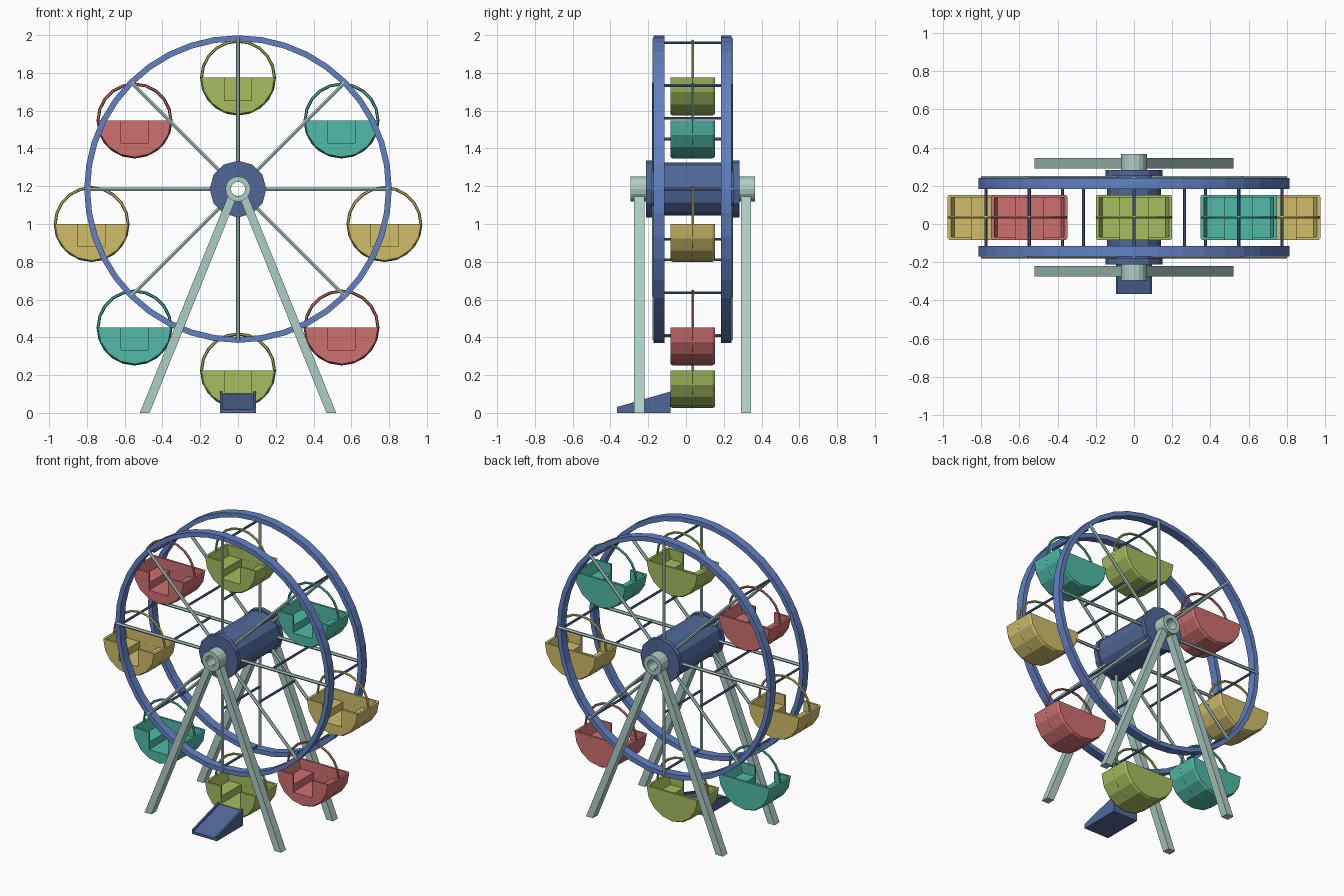
import bpy, bmesh, math
from mathutils import Vector

if "Cube" in bpy.data.objects:
    bpy.data.objects.remove(bpy.data.objects["Cube"])

CY, CZ = 0.035, 1.185          # wheel centre
PIVOT_R, CAR_DROP = 0.775, 0.185


def lin(c):
    c /= 255
    return c / 12.92 if c <= 0.04045 else ((c + 0.055) / 1.055) ** 2.4


def material(name, r, g, b):
    m = bpy.data.materials.new(name)
    m.diffuse_color = (lin(r), lin(g), lin(b), 1)
    m.use_nodes = True
    m.node_tree.nodes["Principled BSDF"].inputs["Base Color"].default_value = m.diffuse_color
    return m


PALE = material("pale_grey_green", 174, 207, 198)
RIM = material("rim_blue", 98, 129, 196)
HUB = material("hub_blue", 80, 104, 152)
GREEN = material("lime_green", 166, 189, 94)
TEAL = material("teal", 80, 186, 167)
YELLOW = material("sand_yellow", 208, 189, 106)
RED = material("soft_red", 206, 112, 112)


def finish(name, bm, mat=None):
    bmesh.ops.recalc_face_normals(bm, faces=bm.faces)
    me = bpy.data.meshes.new(name)
    bm.to_mesh(me)
    bm.free()
    ob = bpy.data.objects.new(name, me)
    bpy.context.collection.objects.link(ob)
    if mat:
        me.materials.append(mat)
    return ob


def loft(name, sections, mat=None):
    """Skin a list of equal-length closed sections and cap both ends."""
    bm = bmesh.new()
    rows = [[bm.verts.new(p) for p in s] for s in sections]
    n = len(rows[0])
    for a, b in zip(rows, rows[1:]):
        for i in range(n):
            bm.faces.new((a[i], a[(i + 1) % n], b[(i + 1) % n], b[i]))
    bm.faces.new(rows[0])
    bm.faces.new(rows[-1])
    return finish(name, bm, mat)


def prism(name, pts, y0, y1, mat=None):
    return loft(name, [[(x, y, z) for x, z in pts] for y in (y0, y1)], mat)


def ring(name, profile, n, mat, cx=0.0, cy=CY, cz=CZ, turn=0.0):
    """Revolve a closed (radius, y) profile about the y axis."""
    bm = bmesh.new()
    rows = []
    for i in range(n):
        a = 2 * math.pi * (i + turn) / n
        rows.append([bm.verts.new((cx + r * math.cos(a), cy + y, cz + r * math.sin(a)))
                     for r, y in profile])
    m = len(profile)
    for i in range(n):
        a, b = rows[i], rows[(i + 1) % n]
        for j in range(m):
            bm.faces.new((a[j], a[(j + 1) % m], b[(j + 1) % m], b[j]))
    return finish(name, bm, mat)


def rod(name, p, q, r, mat, n=6):
    p, q = Vector(p), Vector(q)
    rot = (q - p).to_track_quat('Z', 'Y')
    circle = [rot @ Vector((r * math.cos(2 * math.pi * i / n),
                            r * math.sin(2 * math.pi * i / n), 0)) for i in range(n)]
    return loft(name, [[e + c for c in circle] for e in (p, q)], mat)


def tube(r_in, r_out, y0, y1):
    return [(r_in, y0), (r_out, y0), (r_out, y1), (r_in, y1)]


# Hub drum, flanges and hollow axle
ring("hub_drum", tube(0.06, 0.14, -0.22, 0.22), 12, HUB)
ring("axle", tube(0.038, 0.067, -0.33, 0.33), 16, PALE)

for side, tag in ((-1, "front"), (1, "back")):
    # Rims and hub flanges
    ring(tag + "_rim", tube(0.783, 0.814, side * 0.149, side * 0.206), 40, RIM)
    ring(tag + "_hub_flange", tube(0.06, 0.15, side * 0.215, side * 0.247), 12, HUB)
    # Spokes on the outer face of each rim
    for i in range(8):
        a = i * math.pi / 4
        c, s = math.cos(a), math.sin(a)
        y = CY + side * 0.204
        rod(f"{tag}_spoke_{i}", (0.1 * c, y, CZ + 0.1 * s),
            (0.8 * c, y, CZ + 0.8 * s), 0.011, PALE)
    # Slanted support legs
    for lr in (-1, 1):
        pts = [(lr * 0.468, 0), (lr * 0.52, 0), (lr * 0.052, 1.15), (lr * 0.004, 1.15)]
        prism(f"{tag}_leg_{'left' if lr < 0 else 'right'}", pts,
              CY + side * 0.256, CY + side * 0.309, PALE)

# Cross bars joining the two rims and the two sets of spokes
for i in range(8):
    a = i * math.pi / 4
    for r, tag, w in ((PIVOT_R, "outer", 0.17), (0.375, "inner", 0.204)):
        x, z = r * math.cos(a), CZ + r * math.sin(a)
        rod(f"{tag}_cross_bar_{i}", (x, CY - w, z), (x, CY + w, z), 0.008, HUB)

# Gondola tub: half drum with a cut seat cavity and a front doorway
half = [(math.cos(math.pi + math.pi * i / 8), math.sin(math.pi + math.pi * i / 8))
        for i in range(9)]
tub = loft("tub_template", [[(0.2 * k * c, y, 0.2 * k * s) for c, s in half]
                            for y, k in ((-0.118, 0.965), (-0.106, 1.0),
                                         (0.106, 1.0), (0.118, 0.965))])
cavity_pts = [(-0.183, 0.05), (-0.183, 0), (-0.165, -0.07),
              (0.165, -0.07), (0.183, 0), (0.183, 0.05)]
cavity = prism("cavity_cutter", cavity_pts, -0.104, 0.104)
door = prism("door_cutter", [(-0.072, 0.06), (-0.072, -0.12), (0.072, -0.12), (0.072, 0.06)],
             -0.2, 0.1035)
for cutter in (cavity, door):
    mod = tub.modifiers.new("cut", 'BOOLEAN')
    mod.operation = 'DIFFERENCE'
    mod.solver = 'EXACT'
    mod.object = cutter
bpy.context.view_layer.update()
tub_mesh = bpy.data.meshes.new_from_object(
    tub.evaluated_get(bpy.context.evaluated_depsgraph_get()))
tub_mesh.materials.clear()
for ob in (tub, cavity, door):
    bpy.data.objects.remove(ob, do_unlink=True)

# Eight gondolas hanging from the outer cross bars
for i in range(8):
    mat = (YELLOW, TEAL, GREEN, RED)[i % 4]
    a = i * math.pi / 4
    x, z = PIVOT_R * math.cos(a), CZ + PIVOT_R * math.sin(a) - CAR_DROP
    me = tub_mesh.copy()
    me.materials.append(mat)
    ob = bpy.data.objects.new(f"gondola_tub_{i}", me)
    ob.location = (x, CY, z)
    bpy.context.collection.objects.link(ob)
    hoop = [(0.193 + 0.008 * math.cos(t * math.pi / 3), 0.008 * math.sin(t * math.pi / 3))
            for t in range(6)]
    ring(f"gondola_hoop_{i}", hoop, 20, mat, x, CY, z)

# Boarding ramp with raised side edges
def ramp_part(name, x0, x1, lift):
    side = [(-0.365, 0), (-0.083, 0), (-0.083, 0.1 + lift), (-0.365, 0.018 + lift)]
    loft(name, [[(x, y, z) for y, z in side] for x in (x0, x1)], HUB)


ramp_part("ramp", -0.085, 0.085, 0)
ramp_part("ramp_edge_left", -0.095, -0.083, 0.013)
ramp_part("ramp_edge_right", 0.083, 0.095, 0.013)
